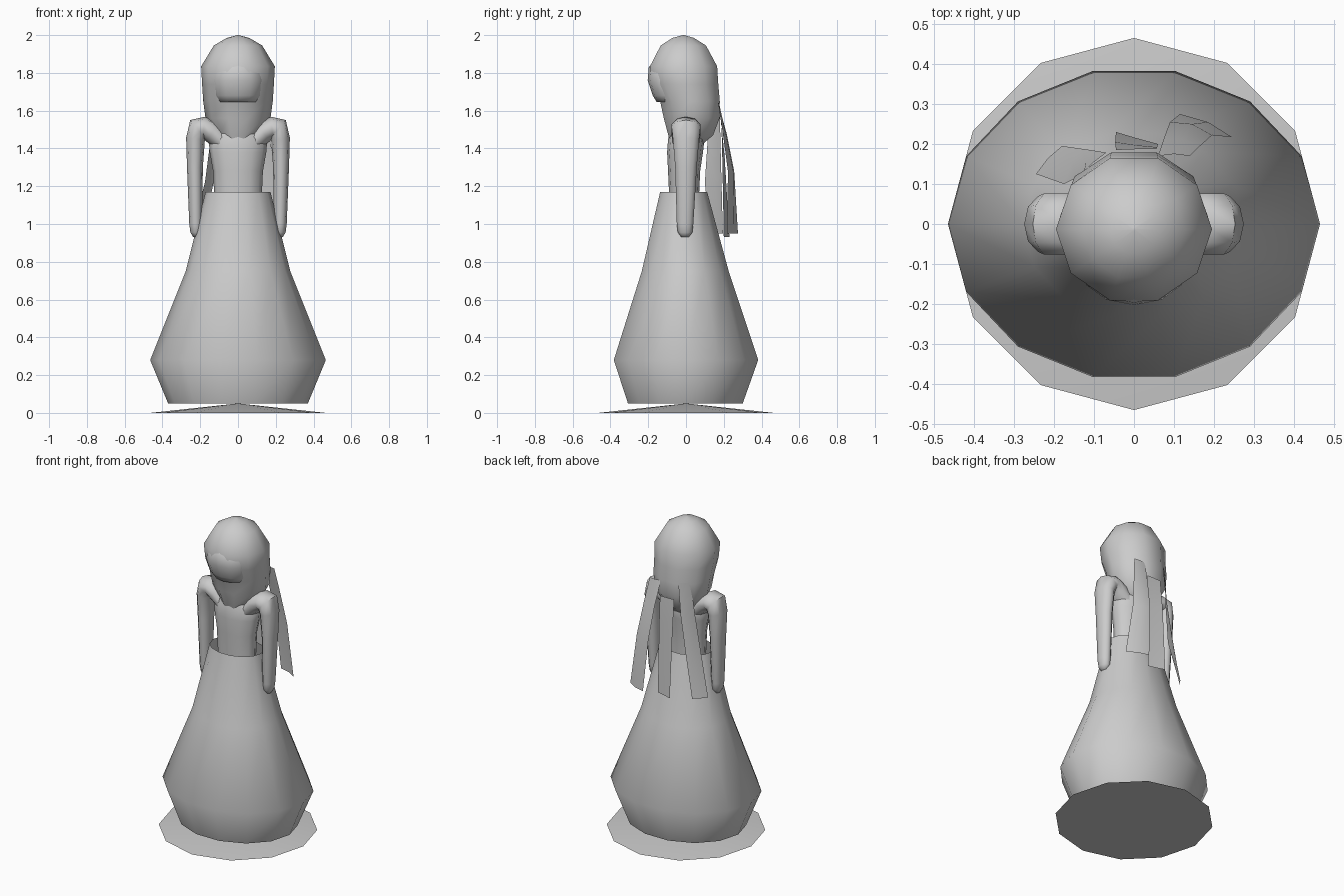
import bpy, math

grey = bpy.data.materials.new("plain_grey")
grey.diffuse_color = (0.6, 0.6, 0.6, 1)


def finish(name, verts, faces, angle=60):
    me = bpy.data.meshes.new(name)
    me.from_pydata(verts, [], faces)
    me.materials.append(grey)
    ob = bpy.data.objects.new(name, me)
    bpy.context.collection.objects.link(ob)
    bpy.ops.object.select_all(action='DESELECT')
    ob.select_set(True)
    bpy.context.view_layer.objects.active = ob
    bpy.ops.object.shade_smooth_by_angle(angle=math.radians(angle))
    return ob


def loft(name, rings, n, caps=(True, True), side=1):
    """rings: (x, y, z, rx, ry, tilt about y in degrees)"""
    verts, faces = [], []
    for x, y, z, rx, ry, tilt in rings:
        t = math.radians(tilt)
        for i in range(n):
            a = 2 * math.pi * i / n
            c = rx * math.cos(a)
            verts.append((side * (x + c * math.cos(t)), y + ry * math.sin(a), z + c * math.sin(t)))
    for r in range(len(rings) - 1):
        for i in range(n):
            j = (i + 1) % n
            f = [r * n + i, r * n + j, (r + 1) * n + j, (r + 1) * n + i]
            faces.append(f if side > 0 else f[::-1])
    if caps[0]:
        f = list(range(n))
        faces.append(f[::-1] if side > 0 else f)
    if caps[1]:
        f = list(range((len(rings) - 1) * n, len(rings) * n))
        faces.append(f if side > 0 else f[::-1])
    return finish(name, verts, faces)


def upright(name, rows, n, caps=(True, True)):
    """rows: (z, half width, front y, back y)"""
    return loft(name, [(0, (f + b) / 2, z, rx, (b - f) / 2, 0) for z, rx, f, b in rows], n, caps)


# Base: shallow cone
rim = [(0.465 * math.cos(i * math.pi / 6), 0.465 * math.sin(i * math.pi / 6), 0) for i in range(12)]
finish("base", rim + [(0, 0, 0.05)],
       [(i, (i + 1) % 12, 12) for i in range(12)] + [tuple(range(11, -1, -1))], 20)

# Skirt: open at waist and hem
upright("skirt", [(0.05, 0.37, -0.315, 0.308), (0.28, 0.465, -0.392, 0.392),
                  (0.75, 0.277, -0.24, 0.232), (1.17, 0.172, -0.14, 0.115)], 14, (False, False))

# Torso
upright("torso", [(1.05, 0.125, -0.085, 0.065), (1.17, 0.127, -0.09, 0.07),
                  (1.28, 0.132, -0.095, 0.075), (1.38, 0.15, -0.1, 0.09),
                  (1.45, 0.155, -0.095, 0.098), (1.51, 0.11, -0.075, 0.08)], 12)

# Head and hair, tapering to the neck
upright("head_and_hair", [(1.42, 0.075, -0.085, 0.09), (1.47, 0.12, -0.1, 0.15),
                          (1.56, 0.172, -0.125, 0.185), (1.65, 0.184, -0.145, 0.187),
                          (1.74, 0.19, -0.19, 0.18), (1.835, 0.195, -0.2, 0.174),
                          (1.945, 0.128, -0.14, 0.112), (1.985, 0.06, -0.075, 0.045),
                          (2.0, 0.004, -0.017, -0.009)], 10)

# Face
upright("face", [(1.645, 0.105, -0.155, 0.0), (1.68, 0.125, -0.176, 0.0),
                 (1.76, 0.138, -0.203, 0.0), (1.83, 0.125, -0.197, 0.0),
                 (1.86, 0.09, -0.17, 0.0)], 12)

# Arms: bent tubes from the chest over the shoulder to the hand
arm = [(0.08, 0, 1.43, 0.05, 0.075, 130), (0.135, 0, 1.485, 0.058, 0.08, 125),
       (0.18, 0, 1.512, 0.056, 0.08, 95), (0.213, 0, 1.503, 0.062, 0.08, 50),
       (0.225, 0, 1.45, 0.05, 0.073, 8), (0.228, 0, 1.3, 0.042, 0.06, 0),
       (0.224, -0.005, 1.0, 0.034, 0.046, 0), (0.222, -0.005, 0.955, 0.03, 0.04, 0),
       (0.222, -0.005, 0.93, 0.015, 0.02, 0)]
for name, side in (("right_arm", 1), ("left_arm", -1)):
    loft(name, arm[::-1], 10, side=side)


# Loose hair strands: curved strips creased along the middle
def strand(name, rows):
    """rows: (z, left xy, middle xy, right xy)"""
    verts = [(x, y, z) for z, *pts in rows for x, y in pts]
    faces = []
    for r in range(len(rows) - 1):
        for i in range(2):
            a = r * 3 + i
            faces.append((a, a + 3, a + 4, a + 1))
    finish(name, verts, faces, 30)


strand("side_strand", [(1.64, (0.06, 0.17), (0.1, 0.175), (0.14, 0.17)),
                       (1.48, (0.075, 0.215), (0.12, 0.21), (0.165, 0.195)),
                       (1.28, (0.09, 0.255), (0.145, 0.25), (0.195, 0.222)),
                       (0.95, (0.115, 0.275), (0.185, 0.255), (0.245, 0.217))])
strand("back_strand", [(1.55, (-0.045, 0.185), (0.005, 0.187), (0.055, 0.187)),
                       (1.35, (-0.047, 0.205), (0.005, 0.197), (0.058, 0.192)),
                       (0.93, (-0.045, 0.23), (0.005, 0.215), (0.06, 0.2))])
strand("far_strand", [(1.66, (-0.125, 0.13), (-0.1, 0.155), (-0.07, 0.178)),
                      (1.45, (-0.145, 0.115), (-0.12, 0.155), (-0.09, 0.182)),
                      (1.22, (-0.175, 0.1), (-0.155, 0.155), (-0.13, 0.188)),
                      (0.95, (-0.245, 0.125), (-0.215, 0.165), (-0.18, 0.195))])
